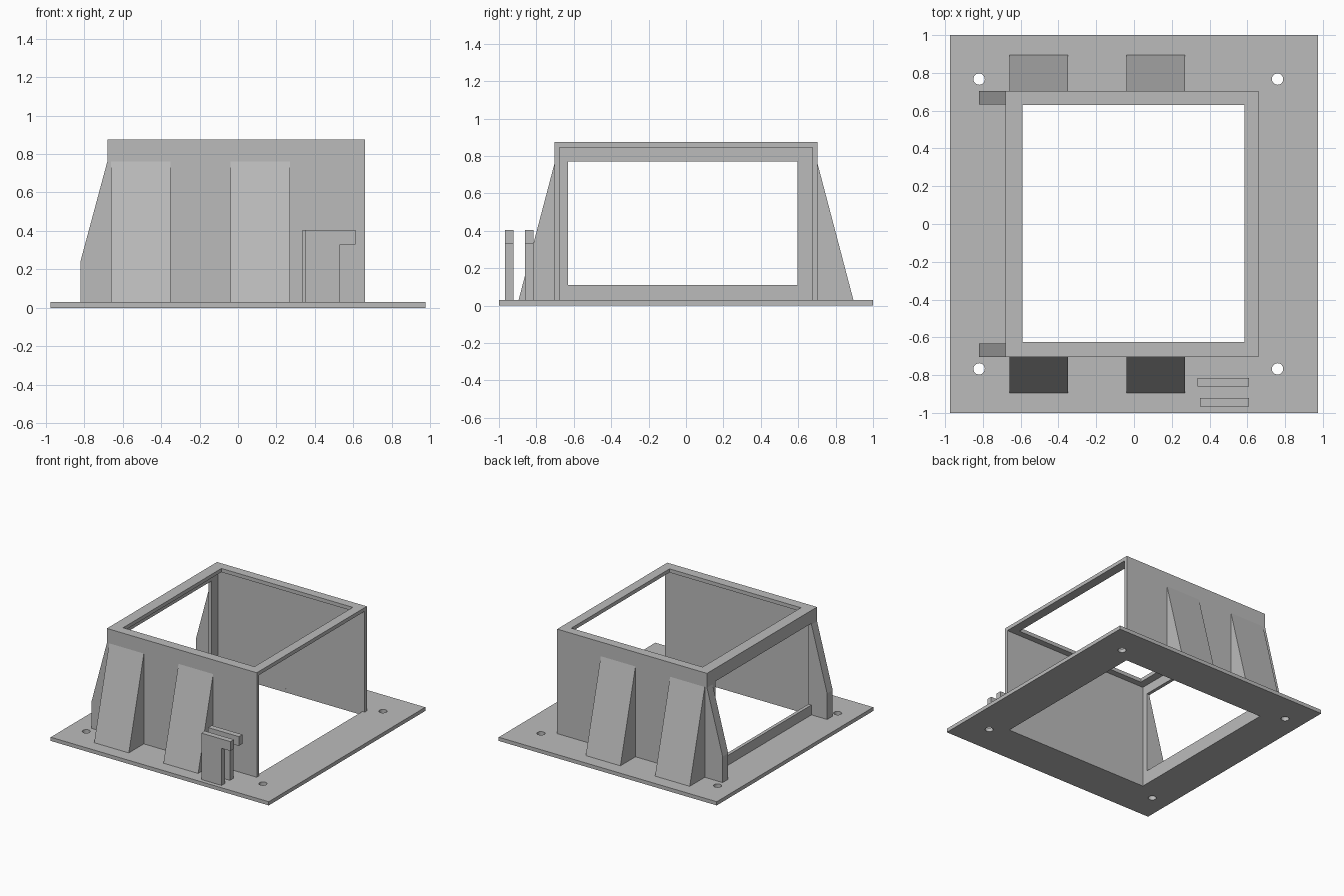
import bpy, bmesh, math
from mathutils import Matrix

cube = bpy.data.objects.get("Cube")
if cube:
    bpy.data.objects.remove(cube)

grey = bpy.data.materials.new("light grey plastic")
grey.use_nodes = True
colour = (0.5, 0.5, 0.5, 1)
grey.diffuse_color = colour
grey.node_tree.nodes["Principled BSDF"].inputs["Base Color"].default_value = colour

# columns say where the profile's u, v and the thickness direction go
AXES = {
    "x": Matrix(((0, 0, 1, 0), (1, 0, 0, 0), (0, 1, 0, 0), (0, 0, 0, 1))),
    "y": Matrix(((1, 0, 0, 0), (0, 0, 1, 0), (0, 1, 0, 0), (0, 0, 0, 1))),
    "z": Matrix.Identity(4),
}


def rect(u0, u1, v0, v1):
    return [(u0, v0), (u1, v0), (u1, v1), (u0, v1)]


def circle(u, v, r, n=24):
    return [(u + r * math.cos(math.tau * i / n), v + r * math.sin(math.tau * i / n))
            for i in range(n)]


def slab(name, axis, lo, hi, *outlines):
    """Extrude a filled outline (later outlines are holes) from lo to hi along axis."""
    curve = bpy.data.curves.new(name, "CURVE")
    curve.dimensions = "2D"
    curve.fill_mode = "BOTH"
    curve.extrude = (hi - lo) / 2
    for points in outlines:
        spline = curve.splines.new("POLY")
        spline.points.add(len(points) - 1)
        for p, (u, v) in zip(spline.points, points):
            p.co = (u, v, 0, 1)
        spline.use_cyclic_u = True
    temp = bpy.data.objects.new(name + "_profile", curve)
    bpy.context.collection.objects.link(temp)
    graph = bpy.context.evaluated_depsgraph_get()
    mesh = bpy.data.meshes.new_from_object(temp.evaluated_get(graph))
    bpy.data.objects.remove(temp)
    mesh.transform(AXES[axis] @ Matrix.Translation((0, 0, (lo + hi) / 2)))
    bm = bmesh.new()
    bm.from_mesh(mesh)
    bmesh.ops.remove_doubles(bm, verts=bm.verts, dist=0.0001)
    bmesh.ops.recalc_face_normals(bm, faces=bm.faces)
    for f in bm.faces:
        f.smooth = False
    bm.to_mesh(mesh)
    bm.free()
    mesh.name = name
    mesh.materials.clear()
    mesh.materials.append(grey)
    obj = bpy.data.objects.new(name, mesh)
    bpy.context.collection.objects.link(obj)
    return obj


BASE, TOP = 0.03, 0.875
LEFT, RIGHT, SIDE, WALL = 0.66, -0.68, 0.703, 0.027
ROOF = TOP - 0.03

# base plate with the large opening and four screw holes
screws = [circle(x, y, 0.03) for x in (-0.82, 0.76) for y in (-0.767, 0.767)]
slab("base_plate", "z", 0, BASE, rect(-0.975, 0.975, -1, 1),
     rect(RIGHT + WALL, 0.64, WALL - SIDE, SIDE - WALL), *screws)

# top rim
slab("top_rim", "z", ROOF, TOP, rect(RIGHT, LEFT, -SIDE, SIDE),
     rect(-0.59, 0.585, -0.625, 0.63))

# windowed end wall; the opposite end stays open
slab("window_wall", "x", RIGHT, RIGHT + WALL, rect(-SIDE, SIDE, BASE, ROOF),
     rect(-0.63, 0.595, 0.11, 0.77))

for side, sign in (("front", -1), ("back", 1)):
    # long side wall
    lo, hi = sorted((sign * SIDE, sign * (SIDE - WALL)))
    slab(side + "_wall", "y", lo, hi, rect(RIGHT, LEFT, BASE, ROOF))

    # two wedge braces against the wall
    wedge = [(sign * SIDE, BASE), (sign * 0.895, BASE), (sign * SIDE, 0.76)]
    for label, x in (("right", -0.66), ("left", -0.04)):
        slab(f"{side}_{label}_brace", "x", x, x + 0.31, wedge)

    # gusset at the windowed end
    lo, hi = sorted((sign * SIDE, sign * 0.632))
    slab(side + "_gusset", "y", lo, hi,
         [(RIGHT, BASE), (-0.82, BASE), (-0.82, 0.24), (RIGHT, 0.76)])

# pair of cable hooks in front of the box
for label, y, x in (("inner", -0.86, 0.335), ("outer", -0.967, 0.35)):
    slab(label + "_cable_hook", "y", y, y + 0.045,
         [(x, BASE), (0.53, BASE), (0.53, 0.33), (0.61, 0.33), (0.61, 0.405), (x, 0.405)])
